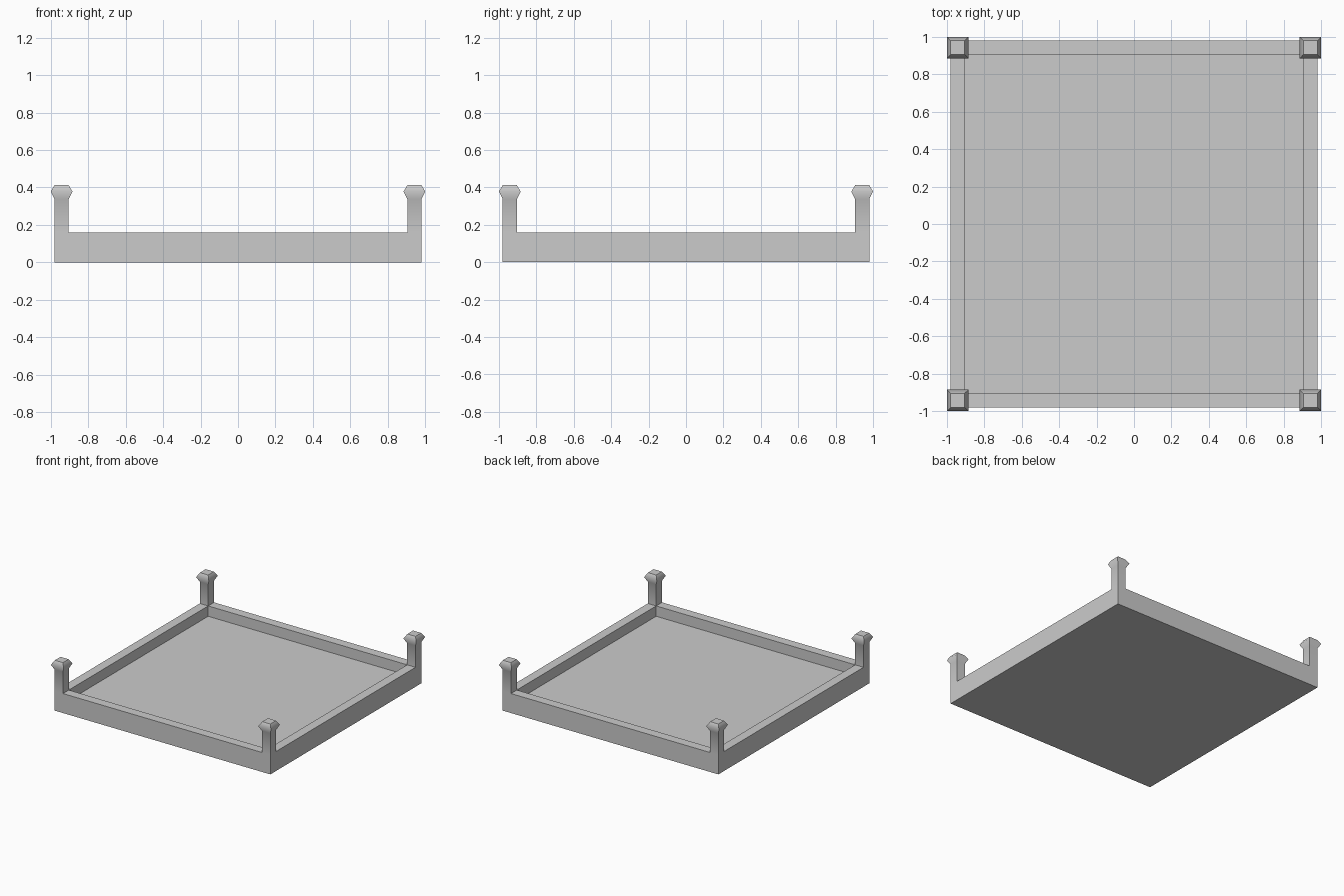
import bpy, bmesh, math

cube = bpy.data.objects.get("Cube")
if cube:
    bpy.data.objects.remove(cube, do_unlink=True)

OUTER, INNER = 0.98, 0.904      # outer and inner half-width of the rim
RIM_Z, FLOOR_Z = 0.16, 0.075

# Single flat grey
grey = bpy.data.materials.new("grey")
grey.use_nodes = True
colour = (0.6, 0.6, 0.6, 1)
grey.diffuse_color = colour
grey.node_tree.nodes["Principled BSDF"].inputs["Base Color"].default_value = colour

bm = bmesh.new()


def extrude_face(face, z, half=None):
    """Extrude one face to height z, optionally resizing it to a half-width."""
    centre = face.calc_center_median()
    new = bmesh.ops.extrude_discrete_faces(bm, faces=[face])["faces"][0]
    for v in new.verts:
        v.co.z = z
        if half:
            for i in (0, 1):
                v.co[i] = centre[i] + math.copysign(half, v.co[i] - centre[i])
    return new


# Rim top: a three by three grid with narrow outer rows
steps = (-OUTER, -INNER, INNER, OUTER)
grid = [[bm.verts.new((x, y, RIM_Z)) for x in steps] for y in steps]
cells = {}
for r in range(3):
    for c in range(3):
        cells[r, c] = bm.faces.new((grid[r][c], grid[r][c + 1],
                                    grid[r + 1][c + 1], grid[r + 1][c]))

# Outer walls and underside
border = [e for e in bm.edges if e.is_boundary]
walls = bmesh.ops.extrude_edge_only(bm, edges=border)["geom"]
for v in walls:
    if isinstance(v, bmesh.types.BMVert):
        v.co.z = 0
bottom = [e for e in walls if isinstance(e, bmesh.types.BMEdge) and e.is_boundary]
bmesh.ops.contextual_create(bm, geom=bottom)

# Recessed floor
extrude_face(cells[1, 1], FLOOR_Z)

# Corner posts with flared, chamfered caps
for r in (0, 2):
    for c in (0, 2):
        face = extrude_face(cells[r, c], 0.338)
        for z, half in ((0.378, 0.058), (0.413, 0.037)):
            face = extrude_face(face, z, half)

bmesh.ops.recalc_face_normals(bm, faces=bm.faces)
mesh = bpy.data.meshes.new("tray_with_posts")
bm.to_mesh(mesh)
bm.free()
mesh.materials.append(grey)
tray = bpy.data.objects.new("tray_with_posts", mesh)
bpy.context.collection.objects.link(tray)

# Soft shading along the post flare, crisp elsewhere
bpy.ops.object.select_all(action="DESELECT")
tray.select_set(True)
bpy.context.view_layer.objects.active = tray
bpy.ops.object.shade_smooth_by_angle(angle=math.radians(59))
